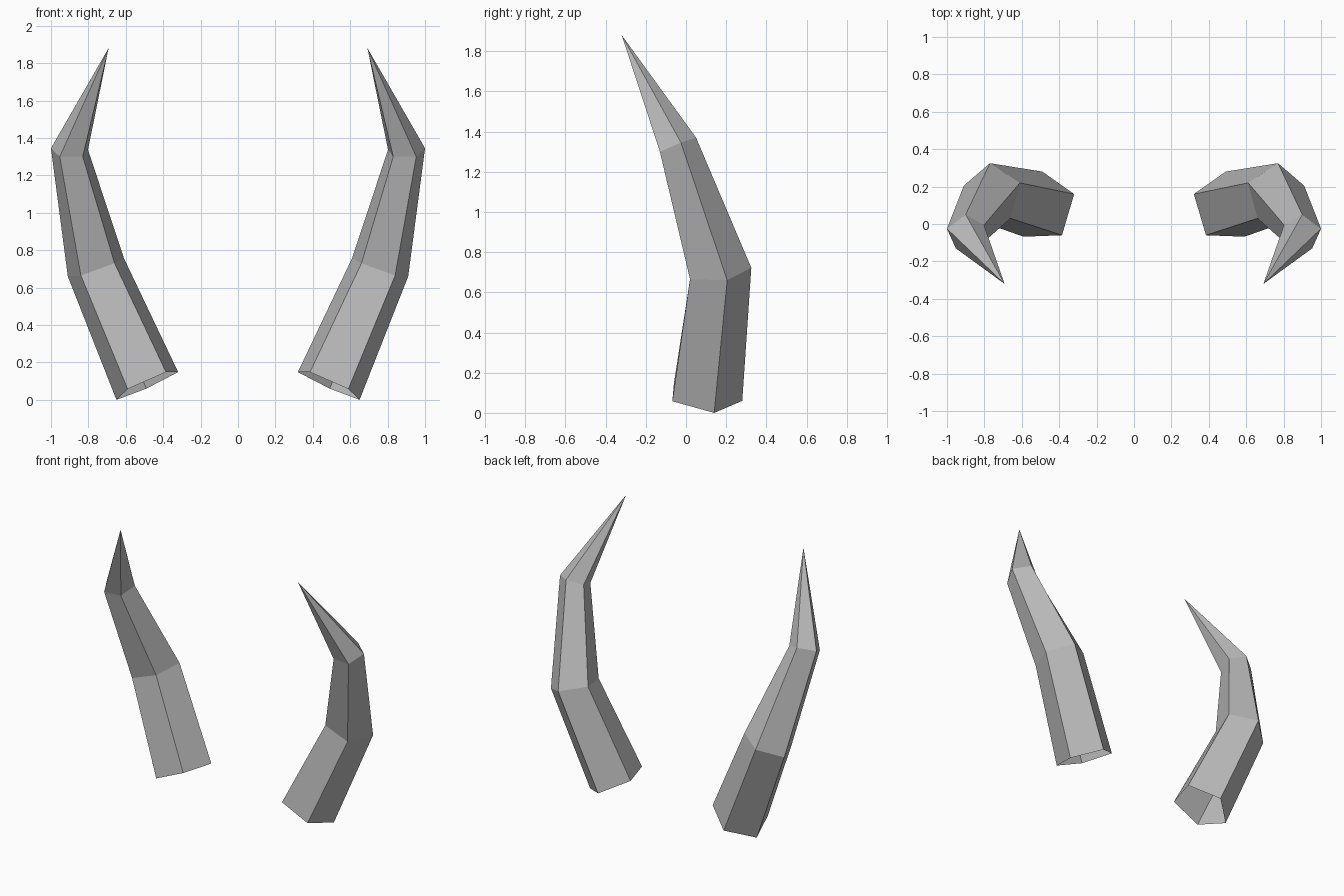
import bpy
import bmesh
from mathutils import Vector

cube = bpy.data.objects.get("Cube")
if cube:
    bpy.data.objects.remove(cube, do_unlink=True)


def make_material(name, colour):
    material = bpy.data.materials.new(name)
    material.use_nodes = True
    material.diffuse_color = colour
    shader = next(n for n in material.node_tree.nodes if n.type == "BSDF_PRINCIPLED")
    shader.inputs["Base Color"].default_value = colour
    return material


# Five-sided cross-sections of the left horn: inner, front inner, front outer, outer, back
base_section = [(.32, .16, .148), (.385, -.06, .148), (.59, -.068, .058), (.65, .14, 0), (.49, .28, .06)]
bend_section = [(.61, .22, .757), (.66, .03, .73), (.84, .02, .665), (.91, .205, .66), (.77, .325, .722)]
upper_section = [(.802, -.005, 1.337), (.83, -.12, 1.3), (.953, -.13, 1.3), (1, -.025, 1.345), (.9, .05, 1.37)]
tip_point = (.692, -.32, 1.88)


def build_horn(name, side, material):
    """Bridge the sections into a hollow, open-based horn closed at its tip."""
    bm = bmesh.new()

    def add_vertex(point):
        return bm.verts.new(Vector((point[0] * side, point[1], point[2])))

    def add_face(corners):
        bm.faces.new(corners if side > 0 else corners[::-1])

    sections = (base_section, bend_section, upper_section)
    rings = [[add_vertex(p) for p in section] for section in sections]
    tip = add_vertex(tip_point)
    count = len(base_section)
    for i in range(count):
        j = (i + 1) % count
        # Shaft panels
        for low, high in zip(rings, rings[1:]):
            add_face([low[i], low[j], high[j], high[i]])
        # Pointed end
        add_face([rings[-1][i], rings[-1][j], tip])

    mesh = bpy.data.meshes.new(name)
    bm.to_mesh(mesh)
    bm.free()
    mesh.materials.append(material)
    horn = bpy.data.objects.new(name, mesh)
    bpy.context.scene.collection.objects.link(horn)
    return horn


horn_grey = make_material("horn grey", (.5, .5, .5, 1))
for horn_name, direction in (("left_horn", 1), ("right_horn", -1)):
    build_horn(horn_name, direction, horn_grey)
